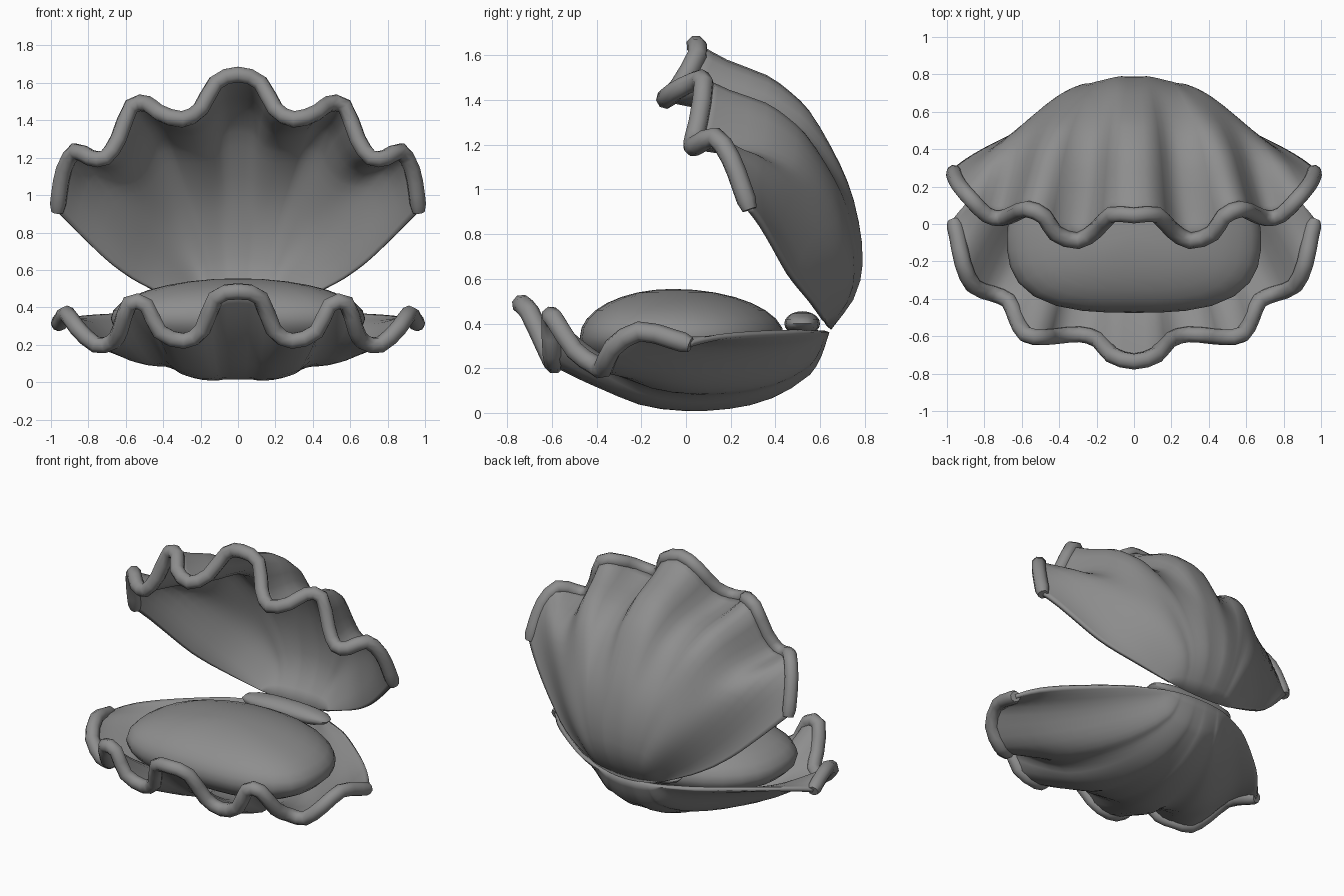
import bpy, bmesh, math
from mathutils import Vector

if "Cube" in bpy.data.objects:
    bpy.data.objects.remove(bpy.data.objects["Cube"])

grey = bpy.data.materials.new("shell_grey")
grey.diffuse_color = (0.27, 0.27, 0.27, 1)
grey.use_nodes = True
grey.node_tree.nodes["Principled BSDF"].inputs["Base Color"].default_value = grey.diffuse_color


def add_mesh(name, bm, angle=50):
    me = bpy.data.meshes.new(name)
    bm.to_mesh(me)
    bm.free()
    ob = bpy.data.objects.new(name, me)
    bpy.context.collection.objects.link(ob)
    finish(ob, angle)
    return ob


def finish(ob, angle):
    ob.data.materials.clear()
    ob.data.materials.append(grey)
    bpy.ops.object.select_all(action='DESELECT')
    ob.select_set(True)
    bpy.context.view_layer.objects.active = ob
    if ob.type == 'CURVE':
        bpy.ops.object.convert(target='MESH')
    bpy.ops.object.shade_smooth_by_angle(angle=math.radians(angle))


def flip(p):
    return Vector((-p.x, p.y, p.z))


def refine(pts):
    """Insert one rounded point between each pair."""
    n, out = len(pts), []
    at = lambda k: pts[max(0, min(n - 1, k))]
    for i in range(n - 1):
        out += [at(i), (at(i) + at(i + 1)) * 0.5625 - (at(i - 1) + at(i + 2)) * 0.0625]
    return out + [pts[-1]]


def mirrored(front):
    half = [Vector(p) for p in front]
    return refine([flip(p) for p in reversed(half[1:])] + half)


def along_path(pts, s):
    f = s * (len(pts) - 1)
    i = min(int(f), len(pts) - 2)
    return pts[i].lerp(pts[i + 1], f - i)


def bulge_at(knots, i, mid):
    """Bulge at a knot, or a rounded value halfway to the next one."""
    if not mid:
        return knots[i][1]
    (a, p), (b, q) = knots[i], knots[i + 1]

    def slope(j):
        lo, hi = knots[max(j - 1, 0)], knots[min(j + 1, len(knots) - 1)]
        return (hi[1] - lo[1]) / (hi[0] - lo[0])
    return (p + q) / 2 + (b - a) * (slope(i) - slope(i + 1)) / 8


def shell(name, front, side, hinge, outward, mean, knots, q, rib):
    """Scallop valve: ribs fan from the hinge to the wavy lip and bulge outward."""
    hinge = Vector(hinge)
    edge = refine([Vector(p) for p in side] + [Vector(front[-1])])
    corner, tip = edge[0], edge[-1]
    bm = bmesh.new()
    cols = []
    for r in mirrored(front):
        u = r.x / tip.x
        w = abs(u)
        base = hinge.lerp(corner, u * u)
        base.x = corner.x * u
        # separate the lip's wave from its average depth
        depth = (r - hinge).dot(outward)
        level = mean + ((tip - hinge).dot(outward) - mean) * w ** 3
        across = 1 - 0.45 * w ** 2 - 0.55 * w ** q
        col = []
        for k in range(len(knots) * 2 - 1):
            i = k // 2
            s = knots[i][0] if k % 2 == 0 else (knots[i][0] + knots[i + 1][0]) / 2
            p = base.lerp(r, s)
            o = along_path(edge, s) - corner.lerp(tip, s)
            if u < 0:
                o.x = -o.x
            p += o * w ** 3
            p += outward * ((depth - level) * (s ** rib - s)
                            + bulge_at(knots, i, k % 2) * across)
            col.append(bm.verts.new(p))
        cols.append(col)
    for a, b in zip(cols, cols[1:]):
        for k in range(len(a) - 1):
            bm.faces.new((a[k], b[k], b[k + 1], a[k + 1]))
    bmesh.ops.recalc_face_normals(bm, faces=bm.faces)
    ob = add_mesh(name, bm)
    mod = ob.modifiers.new("thickness", 'SOLIDIFY')
    mod.thickness = 0.025
    mod.offset = 0


def rim(name, front):
    """Thick rolled lip following the wavy front edge."""
    pts = mirrored(front)
    cu = bpy.data.curves.new(name, 'CURVE')
    cu.dimensions = '3D'
    cu.bevel_depth = 0.045
    cu.bevel_resolution = 2
    cu.use_fill_caps = True
    sp = cu.splines.new('POLY')
    sp.points.add(len(pts) - 1)
    for k, p in enumerate(pts):
        sp.points[k].co = (*p, 1)
        sp.points[k].radius = 0.75 if k in (0, len(pts) - 1) else 1
    ob = bpy.data.objects.new(name, cu)
    bpy.context.collection.objects.link(ob)
    finish(ob, 60)


def rounded_body(name, loc, size, back, low, e_front, e_back, segs, rows):
    """Superellipsoid cushion with its own back depth and a shallower underside."""
    bm = bmesh.new()
    bmesh.ops.create_uvsphere(bm, u_segments=segs, v_segments=rows, radius=1)
    for v in bm.verts:
        x, y, z = v.co
        r = math.hypot(x, y)
        e = e_front if y < 0 else e_back
        k = r / (abs(x) ** e + abs(y) ** e) ** (1 / e) if r > 1e-5 else 1.0
        v.co = (loc[0] + x * k * size[0], loc[1] + y * k * (size[1] if y < 0 else back),
                loc[2] + z * (size[2] if z > 0 else low))
    add_mesh(name, bm, 60)


# Lower valve
low_front = [(0, -.735, .485), (.12, -.70, .45), (.19, -.62, .28), (.29, -.59, .22),
             (.42, -.60, .27), (.49, -.605, .41), (.58, -.59, .42), (.63, -.50, .28),
             (.67, -.41, .215), (.76, -.37, .20), (.86, -.33, .29), (.915, -.21, .365),
             (.945, -.06, .33), (.965, .02, .305)]
low_side = [(.22, .60, .365), (.42, .51, .365), (.60, .38, .36), (.77, .24, .35),
            (.89, .12, .335)]
low_bulge = [(0, 0), (.025, .10), (.066, .185), (.2, .283), (.35, .322), (.52, .318),
             (.68, .268), (.84, .15), (.93, .07), (1, 0)]
shell("lower_shell", low_front, low_side, (0, .63, .365), Vector((0, 0, -1)), .05,
      low_bulge, 6, 3.4)
rim("lower_rim", low_front)

# Upper valve, tilted open on the hinge
up_front = [(0, .045, 1.645), (.12, .05, 1.60), (.20, -.03, 1.46), (.30, -.09, 1.405),
            (.42, -.05, 1.44), (.48, .04, 1.485), (.57, .08, 1.475), (.64, .055, 1.30),
            (.71, .03, 1.20), (.79, .05, 1.20), (.87, .13, 1.235), (.93, .20, 1.14),
            (.955, .25, 1.01), (.965, .285, .91)]
up_side = [(.24, .62, .41), (.47, .56, .50), (.65, .47, .61), (.79, .40, .735),
           (.90, .335, .845)]
up_bulge = [(0, 0), (.04, .155), (.12, .27), (.24, .35), (.36, .39), (.485, .395),
            (.617, .375), (.7, .33), (.785, .26), (.9, .11), (1, 0)]
shell("upper_shell", up_front, up_side, (0, .64, .38),
      Vector((0, .82, .57)).normalized(), .08, up_bulge, 9, 2.5)
rim("upper_rim", up_front)

# Soft cushion inside and the hinge bar behind it
rounded_body("cushion", (0, -.06, .34), (.68, .415, .215), .50, .2, 2.9, 2.1, 32, 16)
rounded_body("hinge_bar", (0, .52, .40), (.32, .08, .055), .08, .055, 3, 3, 20, 10)
